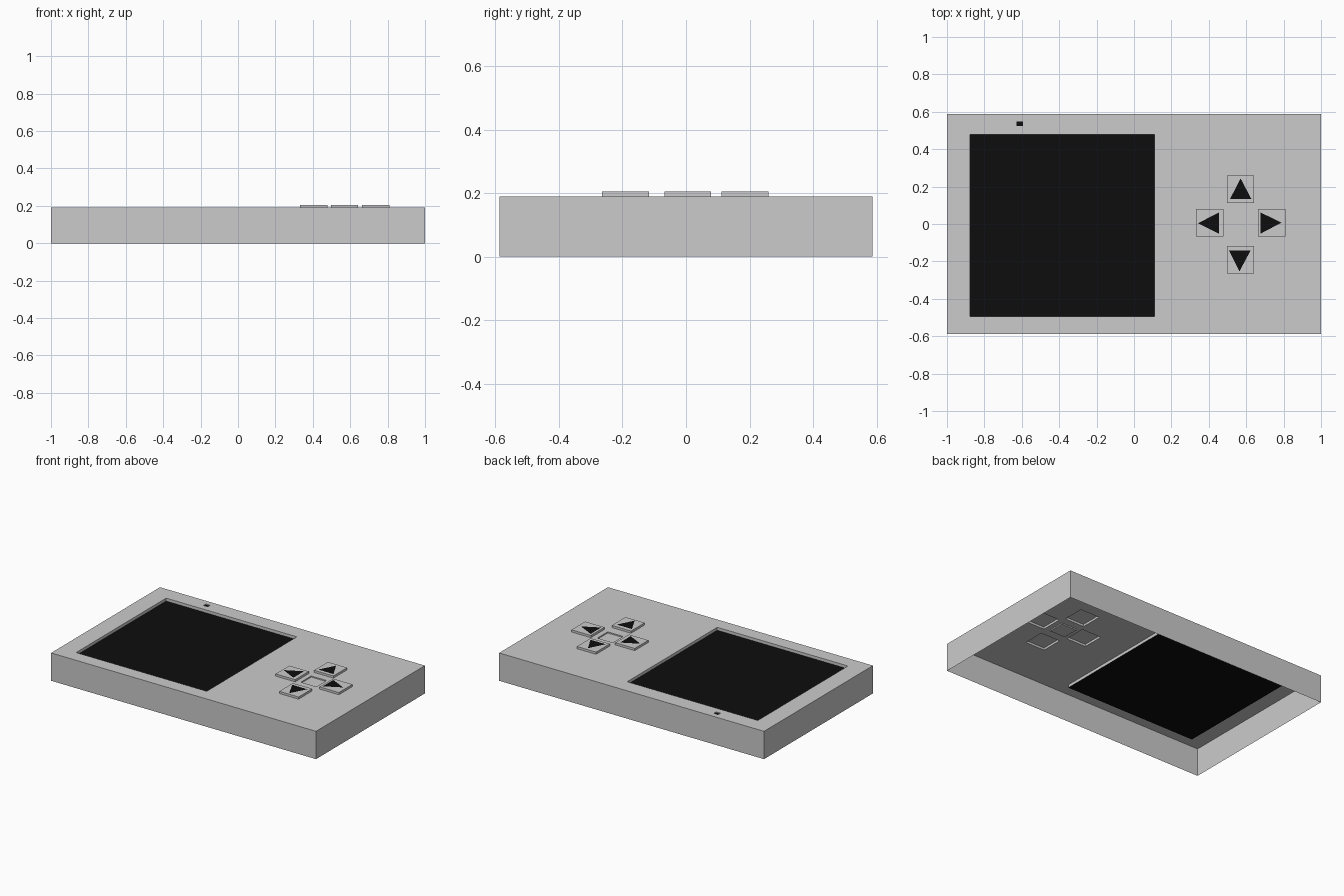
import bpy, bmesh

if "Cube" in bpy.data.objects:
    bpy.data.objects.remove(bpy.data.objects["Cube"])

X, Y, TOP = 1.0, 0.587, 0.19

# rectangles: (x0, x1, y0, y1), level = height of the floor or cap
SCREEN = ((-0.877, 0.11, -0.494, 0.478), TOP - 0.02)
LENS = ((-0.627, -0.594, 0.523, 0.549), TOP - 0.006)
CENTRE = ((0.511, 0.627, -0.051, 0.06), TOP - 0.008)
BUTTONS = {
    "up": ((0.497, 0.642, 0.112, 0.26), 0.205),
    "down": ((0.497, 0.642, -0.264, -0.117), 0.205),
    "left": ((0.332, 0.479, -0.068, 0.079), 0.205),
    "right": ((0.663, 0.809, -0.068, 0.079), 0.205),
}
ARROWS = {
    "up": [(0.513, 0.133), (0.628, 0.133), (0.57, 0.243)],
    "down": [(0.508, -0.142), (0.564, -0.253), (0.623, -0.142)],
    "left": [(0.342, 0.004), (0.455, -0.053), (0.455, 0.062)],
    "right": [(0.676, 0.062), (0.676, -0.052), (0.788, 0.007)],
}

black = bpy.data.materials.new("black")
black.diffuse_color = (0.004, 0.004, 0.004, 1)
black.use_nodes = True
black.node_tree.nodes["Principled BSDF"].inputs["Base Color"].default_value = black.diffuse_color


def finish(name, bm, mat=None):
    bmesh.ops.remove_doubles(bm, verts=bm.verts, dist=1e-5)
    me = bpy.data.meshes.new(name)
    bm.to_mesh(me)
    bm.free()
    ob = bpy.data.objects.new(name, me)
    bpy.context.collection.objects.link(ob)
    if mat:
        me.materials.append(mat)
    return ob


def face(bm, pts):
    return bm.faces.new([bm.verts.new(p) for p in pts])


def corners(r):
    x0, x1, y0, y1 = r
    return [(x0, y0), (x1, y0), (x1, y1), (x0, y1)]


def walls(bm, r, low, high):
    c = corners(r)
    for a, b in zip(c, c[1:] + c[:1]):
        face(bm, [(*a, low), (*b, low), (*b, high), (*a, high)])


def flat(name, pts, z, mat=None):
    bm = bmesh.new()
    face(bm, [(*p, z) for p in pts])
    return finish(name, bm, mat)


# case: thin shell, open underneath, top plate pierced by the openings
openings = [SCREEN, LENS, CENTRE, *BUTTONS.values()]
xs = sorted({-X, X, *(v for r, _ in openings for v in r[:2])})
ys = sorted({-Y, Y, *(v for r, _ in openings for v in r[2:])})
bm = bmesh.new()
for x0, x1 in zip(xs, xs[1:]):
    for y0, y1 in zip(ys, ys[1:]):
        cx, cy = (x0 + x1) / 2, (y0 + y1) / 2
        if not any(r[0] < cx < r[1] and r[2] < cy < r[3] for r, _ in openings):
            face(bm, [(*p, TOP) for p in corners((x0, x1, y0, y1))])
walls(bm, (-X, X, -Y, Y), 0, TOP)
# recess sides, facing into the openings
for r, z in (SCREEN, LENS, CENTRE):
    walls(bm, r, TOP, z)
bmesh.ops.remove_doubles(bm, verts=bm.verts, dist=1e-5)
bmesh.ops.dissolve_limit(bm, angle_limit=0.01, verts=bm.verts, edges=bm.edges)
finish("case", bm)

# screen, lens and sunken centre button
flat("screen", corners(SCREEN[0]), SCREEN[1], black)
flat("camera_lens", corners(LENS[0]), LENS[1], black)
flat("centre_button", corners(CENTRE[0]), CENTRE[1])

# raised direction buttons (hollow caps) with arrow marks
for d, (r, z) in BUTTONS.items():
    bm = bmesh.new()
    walls(bm, r, TOP, z)
    face(bm, [(*p, z) for p in corners(r)])
    finish(f"{d}_button", bm)
    flat(f"{d}_arrow", ARROWS[d], z + 0.001, black)
